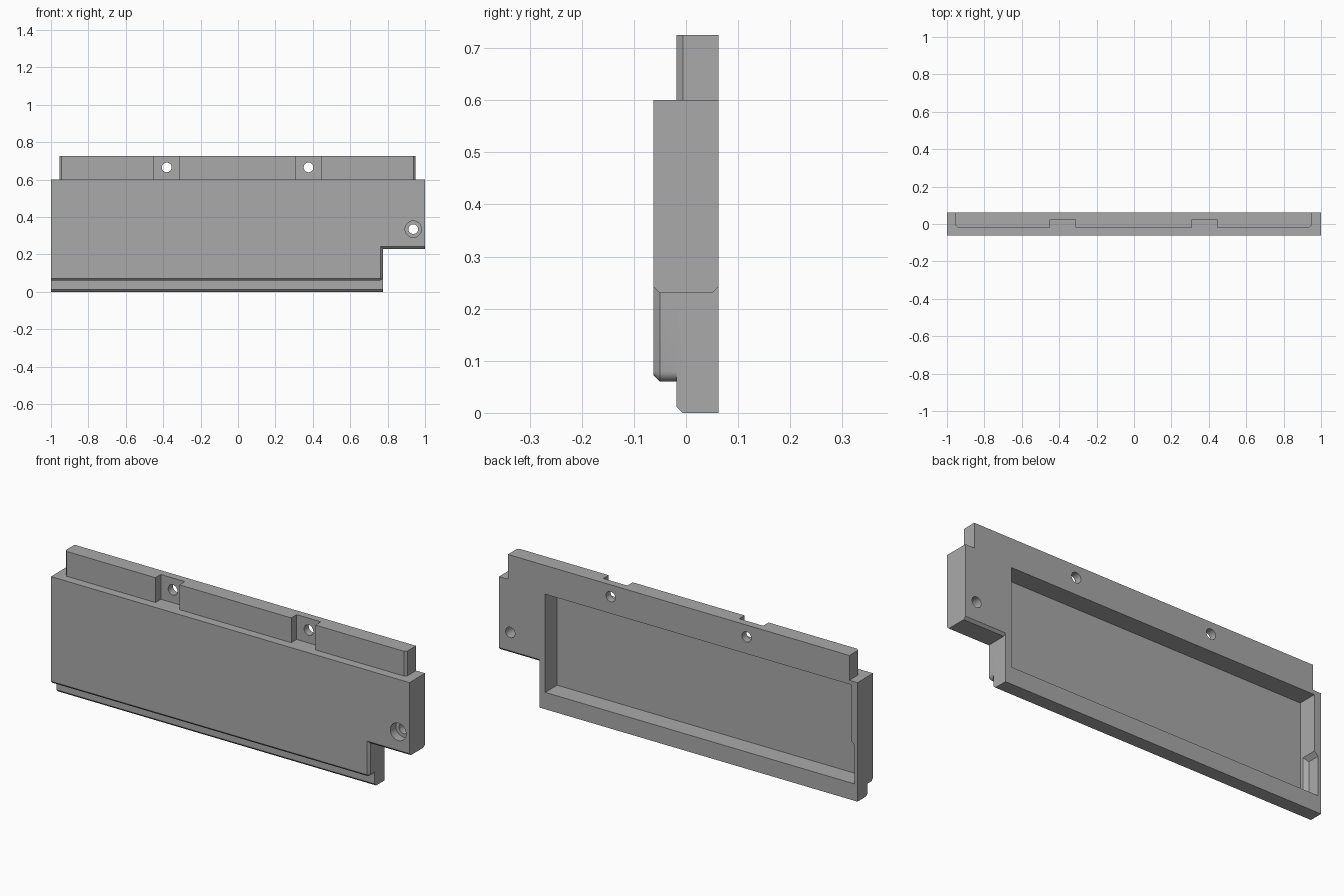
import bpy, bmesh, math
from mathutils import Matrix

if "Cube" in bpy.data.objects:
    bpy.data.objects.remove(bpy.data.objects["Cube"])

FRONT, STEP, BACK = -0.062, -0.018, 0.062   # depth planes
TOP, LEDGE, NOTCH_X = 0.6, 0.23, 0.775
CH = 0.012                                  # chamfer size

grey = bpy.data.materials.new("plain_grey")
grey.use_nodes = True
grey.diffuse_color = (0.4, 0.4, 0.4, 1)
grey.node_tree.nodes["Principled BSDF"].inputs["Base Color"].default_value = (0.4, 0.4, 0.4, 1)


def finish(name, bm):
    bmesh.ops.recalc_face_normals(bm, faces=bm.faces)
    mesh = bpy.data.meshes.new(name)
    bm.to_mesh(mesh)
    bm.free()
    mesh.materials.append(grey)
    obj = bpy.data.objects.new(name, mesh)
    bpy.context.collection.objects.link(obj)
    return obj


def prism_bm(outline, y0, y1):
    """Extrude an (x, z) outline along y."""
    bm = bmesh.new()
    face = bm.faces.new([bm.verts.new((x, y0, z)) for x, z in outline])
    new = bmesh.ops.extrude_face_region(bm, geom=[face])["geom"]
    bmesh.ops.translate(bm, vec=(0, y1 - y0, 0),
                        verts=[v for v in new if isinstance(v, bmesh.types.BMVert)])
    bmesh.ops.recalc_face_normals(bm, faces=bm.faces)
    return bm


def bevel(bm, rule, size, segments=1):
    edges = [e for e in bm.edges if rule(*e.verts)]
    bmesh.ops.bevel(bm, geom=edges, offset=size, segments=segments,
                    profile=0.5, affect='EDGES')


def box(name, x0, x1, y0, y1, z0, z1):
    return finish(name, prism_bm([(x0, z0), (x1, z0), (x1, z1), (x0, z1)], y0, y1))


def hull(name, points):
    bm = bmesh.new()
    for p in points:
        bm.verts.new(p)
    bmesh.ops.convex_hull(bm, input=bm.verts)
    return finish(name, bm)


def wedge(name, x0, x1, triangle):
    return hull(name, [(x, y, z) for x in (x0, x1) for y, z in triangle])


def drill(name, x, z, radius, y0, y1):
    bm = bmesh.new()
    bmesh.ops.create_cone(bm, cap_ends=True, segments=32, radius1=radius,
                          radius2=radius, depth=y1 - y0,
                          matrix=Matrix.Translation((x, (y0 + y1) / 2, z))
                          @ Matrix.Rotation(math.pi / 2, 4, 'X'))
    return finish(name, bm)


def combine(target, tool, operation):
    mod = target.modifiers.new(tool.name, 'BOOLEAN')
    mod.operation, mod.solver, mod.object = operation, 'EXACT', tool
    bpy.context.view_layer.objects.active = target
    bpy.ops.object.modifier_apply(modifier=mod.name)
    bpy.data.objects.remove(tool)


def outline(bottom):
    return [(-1, bottom), (NOTCH_X, bottom), (NOTCH_X, LEDGE),
            (1, LEDGE), (1, TOP), (-1, TOP)]


# Rear plate with the lower lip
body = finish("cover_panel", prism_bm(outline(0), STEP, BACK))
combine(body, wedge("lip_chamfer", -1.1, 1.1,
                    [(STEP - CH, 2 * CH), (STEP - CH, -CH), (STEP + 2 * CH, -CH)]), 'DIFFERENCE')

# Front panel: rounded lower corner, chamfered bottom and notch edges
bm = prism_bm(outline(0.06), FRONT, 0.0)
bevel(bm, lambda a, b: all(abs(v.co.x - NOTCH_X) < 1e-4 and v.co.z < 0.07 for v in (a, b)), 0.02, 5)
bevel(bm, lambda a, b: all(abs(v.co.y - FRONT) < 1e-4 for v in (a, b))
      and (a.co.z + b.co.z) / 2 < 0.24, CH)
combine(body, finish("front_panel", bm), 'UNION')
combine(body, wedge("ledge_chamfer", NOTCH_X, 1.1,
                    [(BACK - 2 * CH, LEDGE - CH), (BACK + CH, LEDGE - CH),
                     (BACK + CH, LEDGE + 2 * CH)]), 'DIFFERENCE')

# Upper mounting lip with chamfered front corners
bm = prism_bm([(-0.955, 0.55), (0.95, 0.55), (0.95, 0.725), (-0.955, 0.725)], STEP, BACK)
bevel(bm, lambda a, b: all(abs(v.co.y - STEP) < 1e-4 for v in (a, b))
      and abs(a.co.x - b.co.x) < 1e-4, CH)
combine(body, finish("upper_lip", bm), 'UNION')

# Screw pockets and holes in the lip
for x in (-0.381, 0.377):
    combine(body, box("screw_pocket", x - 0.067, x + 0.067, -0.1, 0.025, TOP, 0.8), 'DIFFERENCE')
    combine(body, drill("screw_hole", x, 0.665, 0.026, -0.1, 0.1), 'DIFFERENCE')

# Counterbored hole in the side tab
combine(body, drill("tab_hole", 0.937, 0.335, 0.026, -0.1, 0.1), 'DIFFERENCE')
combine(body, drill("counterbore", 0.937, 0.335, 0.044, -0.1, STEP), 'DIFFERENCE')

# Rear recess with a relief slot in its end wall
combine(body, box("recess", -0.963, 0.742, -0.033, 0.1, 0.085, 0.58), 'DIFFERENCE')
slot = [(x, y, z) for y in (0.0, 0.1)
        for x, z in ((-0.94, 0.085), (-0.983, 0.085), (-0.983, 0.28), (-0.963, 0.3), (-0.94, 0.3))]
slot += [(x, -0.015, z) for x in (-0.963, -0.94) for z in (0.085, 0.3)]
combine(body, hull("relief_slot", slot), 'DIFFERENCE')

# Smooth holes and rounded corner, crisp edges elsewhere
bpy.ops.object.select_all(action='DESELECT')
body.select_set(True)
bpy.context.view_layer.objects.active = body
bpy.ops.object.shade_smooth_by_angle(angle=math.radians(30))
